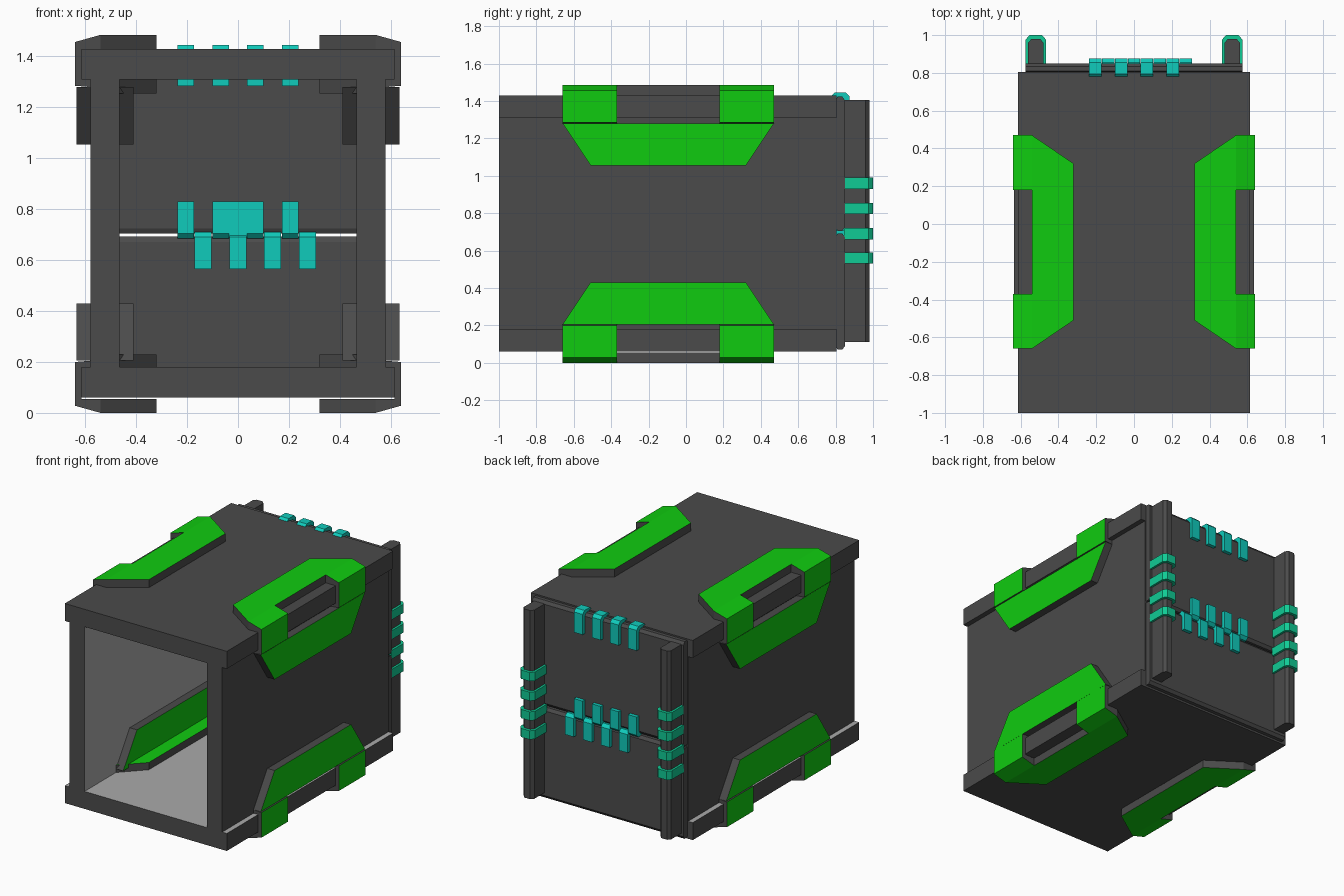
import bpy, bmesh
from mathutils import Vector

if "Cube" in bpy.data.objects:
    bpy.data.objects.remove(bpy.data.objects["Cube"])

ZC = 0.7425  # height of the horizontal symmetry plane


def mat(name, rgb):
    m = bpy.data.materials.new(name)
    m.diffuse_color = (*rgb, 1)
    m.use_nodes = True
    m.node_tree.nodes["Principled BSDF"].inputs["Base Color"].default_value = m.diffuse_color
    return m


DARK = mat("dark_grey", (0.07, 0.07, 0.07))
LIGHT = mat("light_grey", (0.4, 0.4, 0.4))
GREEN = mat("green", (0.005, 0.6, 0.005))
TEAL = mat("teal", (0.005, 0.6, 0.5))
MINT = mat("mint", (0.005, 0.6, 0.3))


def place(axis, p, t):
    """2D profile point p at distance t along the extrusion axis."""
    a, b = p
    return {"x": (t, a, b), "y": (a, t, b), "z": (a, b, t)}[axis]


def finish(name, bm, mats, mirror=""):
    bmesh.ops.recalc_face_normals(bm, faces=bm.faces)
    off = Vector((0, 0, ZC if mirror else 0))
    bmesh.ops.translate(bm, verts=bm.verts, vec=-off)
    me = bpy.data.meshes.new(name)
    bm.to_mesh(me)
    bm.free()
    ob = bpy.data.objects.new(name, me)
    ob.location = off
    bpy.context.collection.objects.link(ob)
    for m in mats:
        me.materials.append(m)
    if mirror:
        mod = ob.modifiers.new("Mirror", "MIRROR")
        mod.use_axis = ["x" in mirror, "y" in mirror, "z" in mirror]
        mod.use_mirror_merge = False
    return ob


def prism(name, axis, pts, spans, base=DARK, mirror="", accent=None, normals=()):
    """Extrude a profile over each span; faces along `normals` get the accent."""
    bm = bmesh.new()
    for t0, t1 in spans:
        lo = [bm.verts.new(place(axis, p, t0)) for p in pts]
        hi = [bm.verts.new(place(axis, p, t1)) for p in pts]
        bm.faces.new(lo)
        bm.faces.new(hi)
        for i in range(len(pts)):
            j = (i + 1) % len(pts)
            bm.faces.new((lo[i], lo[j], hi[j], hi[i]))
    bmesh.ops.recalc_face_normals(bm, faces=bm.faces)
    for f in bm.faces:
        if any(f.normal.dot(Vector(n)) > 0.9 for n in normals):
            f.material_index = 1
    return finish(name, bm, [base, accent] if accent else [base], mirror)


# Open-fronted shell: I-shaped outline with a rectangular opening
outer = [(-.615, .06), (.615, .06), (.615, .18), (.58, .18), (.58, 1.31), (.615, 1.31),
         (.615, 1.43), (-.615, 1.43), (-.615, 1.31), (-.58, 1.31), (-.58, .18), (-.615, .18)]
inner = [(-.465, .18), (.465, .18), (.465, 1.31), (-.465, 1.31)]
bm = bmesh.new()
edges = []
for loop in (outer, inner):
    vs = [bm.verts.new((x, -1, z)) for x, z in loop]
    edges += [bm.edges.new((vs[i - 1], vs[i])) for i in range(len(vs))]
bmesh.ops.triangle_fill(bm, use_beauty=True, edges=edges)
ext = bmesh.ops.extrude_face_region(bm, geom=bm.faces[:], use_keep_orig=True)
bmesh.ops.translate(bm, vec=(0, 1.805, 0),
                    verts=[g for g in ext["geom"] if isinstance(g, bmesh.types.BMVert)])
bmesh.ops.recalc_face_normals(bm, faces=bm.faces)
for f in bm.faces:
    c = f.calc_center_median()
    if abs(f.normal.y) < .5 and ((abs(c.x) < .5 and .17 < c.z < 1.32)
                                 or (f.normal.z > .5 and c.z < .3)):
        f.material_index = 1
finish("shell", bm, [DARK, LIGHT])

# Corner guards, outside
prism("guard_top_plate", "z", [(.32, -.51), (.54, -.66), (.54, .47), (.32, .32)],
      [(1.43, 1.485)], mirror="xz", accent=GREEN, normals=[(0, 0, 1)])
prism("guard_legs", "y",
      [(.54, 1.485), (.64, 1.457), (.64, 1.285), (.58, 1.28), (.58, 1.31),
       (.615, 1.31), (.615, 1.43), (.54, 1.43)],
      [(-.66, -.37), (.18, .47)], mirror="xz", accent=GREEN,
      normals=[(0, 0, 1), (1, 0, 0)])
side = [(-.66, 1.28), (-.51, 1.055), (.32, 1.055), (.47, 1.28)]
prism("guard_side_plate", "x", side, [(.58, .635)], mirror="xz",
      accent=GREEN, normals=[(1, 0, 0)])

# Corner guards, inside
prism("inner_guard_flat_plate", "z", [(.32, -.51), (.465, -.66), (.465, .47), (.32, .32)],
      [(1.255, 1.31)], mirror="xz", accent=GREEN, normals=[(0, 0, -1)])
prism("inner_guard_side_plate", "x", side, [(.41, .465)], mirror="xz",
      accent=GREEN, normals=[(-1, 0, 0)])


# Two rear door leaves with chamfered edges and a narrow gap between
def leaf(z0, z1):
    c = .02
    return [(.80, z0 + c), (.81, z0), (.835, z0), (.85, z0 + c),
            (.85, z1 - c), (.835, z1), (.81, z1), (.80, z1 - c)]


prism("lower_door", "x", leaf(.07, .692), [(-.575, .575)])
prism("upper_door", "x", leaf(.704, 1.423), [(-.575, .575)])

# Rear posts and the clips wrapped around them
prism("rear_post", "z", [(.48, .845), (.48, .96), (.497, .98), (.543, .98), (.56, .96), (.56, .845)],
      [(.11, 1.405)], mirror="x").location.z = ZC
prism("post_clips", "z",
      [(.465, .845), (.465, .975), (.487, 1), (.553, 1), (.575, .975), (.575, .845)],
      [(z - .03, z + .03) for z in (.56, .69, .825, .96)], MINT, mirror="x")


# Clips folded over the door edges
def clip(edge, end):
    d = .02 if end > edge else -.02
    return [(.775, end), (.775, edge + d), (.795, edge), (.855, edge),
            (.875, edge + d), (.875, end)]


upper = [(x - .033, x + .033) for x in (-.205, -.068, .068, .205)]
lower = [(a + .068, b + .068) for a, b in upper]
prism("upper_door_clips", "x", clip(.685, .83), upper, TEAL)
prism("lower_door_clips", "x", clip(.711, .566), lower, TEAL)
prism("top_edge_clips", "x", clip(1.445, 1.285), upper, TEAL)
prism("inner_centre_clip", "x", [(.78, .69), (.80, .69), (.80, .83), (.78, .83)],
      [(-.035, .035)], TEAL)
